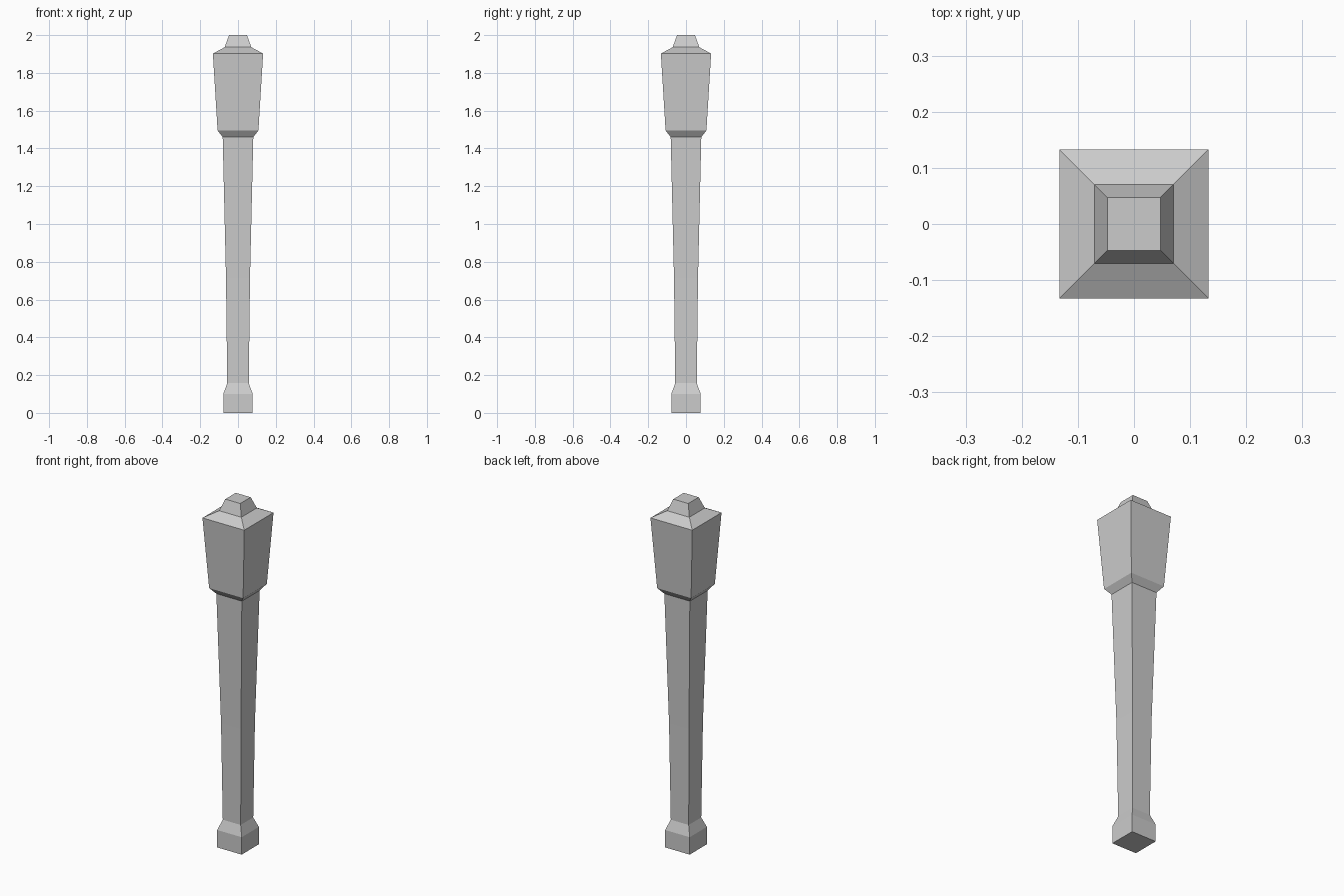
import bpy
import bmesh

cube = bpy.data.objects.get("Cube")
if cube:
    bpy.data.objects.remove(cube, do_unlink=True)

grey = bpy.data.materials.new("plain_grey")
grey.use_nodes = True
grey.diffuse_color = (0.6, 0.6, 0.6, 1)
grey.node_tree.nodes["Principled BSDF"].inputs["Base Color"].default_value = (0.6, 0.6, 0.6, 1)


def square_post(name, profile):
    """Loft square rings through (half width, height) pairs and cap both ends."""
    bm = bmesh.new()
    corners = [(-1, -1), (1, -1), (1, 1), (-1, 1)]
    rings = [[bm.verts.new((x * w, y * w, z)) for x, y in corners] for w, z in profile]
    for low, high in zip(rings, rings[1:]):
        for i in range(4):
            j = (i + 1) % 4
            bm.faces.new((low[i], low[j], high[j], high[i]))
    bm.faces.new(rings[0][::-1])
    bm.faces.new(rings[-1])
    mesh = bpy.data.meshes.new(name)
    bm.to_mesh(mesh)
    bm.free()
    mesh.materials.append(grey)
    obj = bpy.data.objects.new(name, mesh)
    bpy.context.collection.objects.link(obj)
    return obj


# One continuous post: foot, tapering shaft, flared head, stepped cap
foot = [(0.078, 0), (0.078, 0.1), (0.057, 0.157)]
shaft = [(0.0635, 0.715), (0.081, 1.46)]
head = [(0.108, 1.495), (0.133, 1.902)]
cap = [(0.0705, 1.936), (0.0475, 2.0)]
square_post("post", foot + shaft + head + cap)
